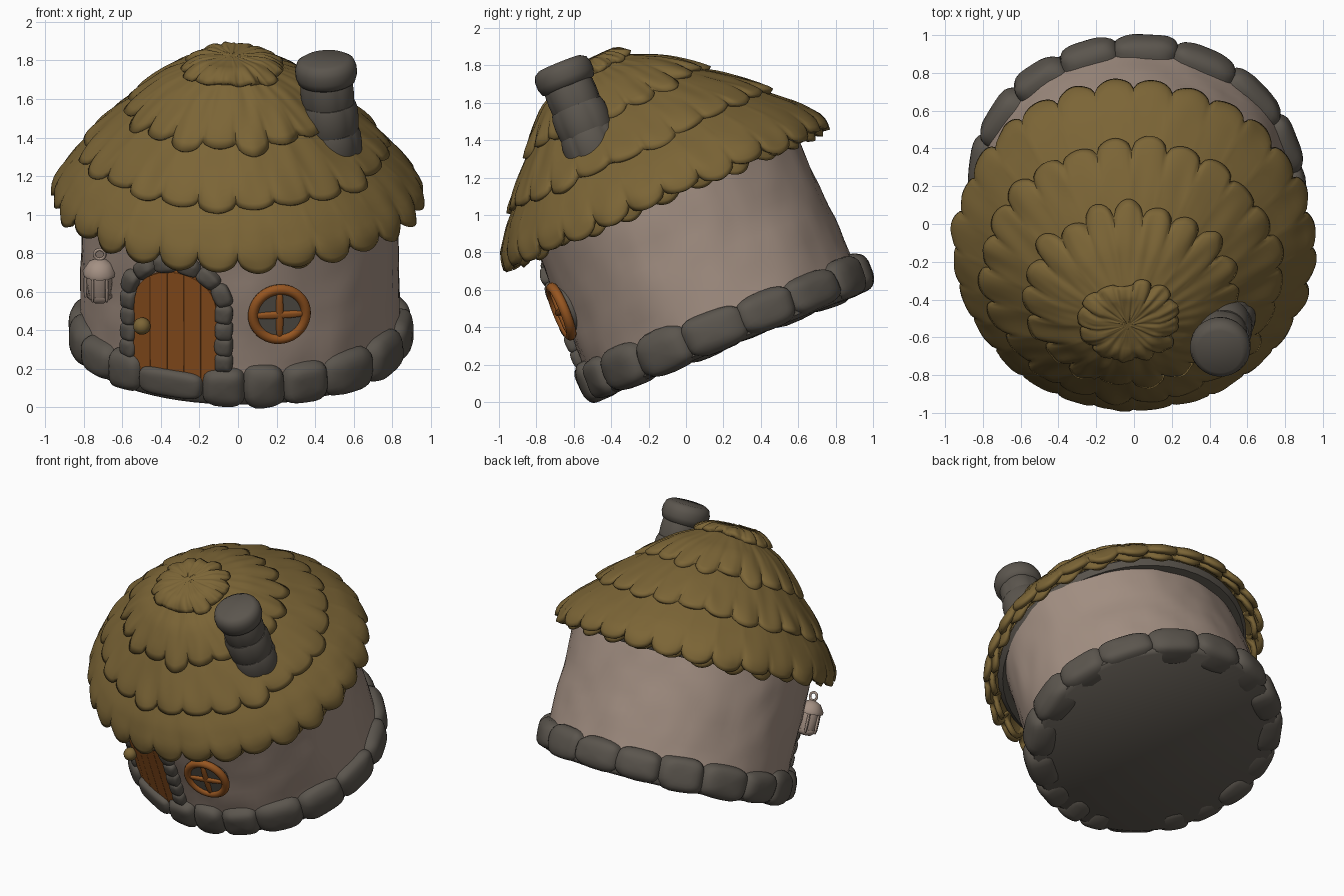
import bpy, bmesh, math, random
from math import sin, cos, pi, radians
from mathutils import Matrix, Vector, noise

random.seed(4)
if "Cube" in bpy.data.objects:
    bpy.data.objects.remove(bpy.data.objects["Cube"])

# The whole house leans forward
LEAN = Matrix.Translation((0.012, 0.244, 0.304)) @ Matrix.Rotation(radians(22), 4, 'X')
WALL_X, WALL_Y = 0.825, 0.775


def material(name, rgb):
    m = bpy.data.materials.new(name)
    m.use_nodes = True
    m.diffuse_color = (*rgb, 1)
    m.node_tree.nodes["Principled BSDF"].inputs["Base Color"].default_value = (*rgb, 1)
    return m


THATCH = material("straw", (0.20, 0.13, 0.037))
PLASTER = material("plaster", (0.37, 0.28, 0.228))
STONE = material("grey_stone", (0.105, 0.092, 0.076))
WOOD = material("brown_wood", (0.31, 0.093, 0.015))


def finish(name, bm, mat, frame=Matrix(), recalc=True, angle=50):
    if recalc:
        bmesh.ops.recalc_face_normals(bm, faces=bm.faces)
    me = bpy.data.meshes.new(name)
    bm.to_mesh(me)
    bm.free()
    me.materials.append(mat)
    ob = bpy.data.objects.new(name, me)
    bpy.context.collection.objects.link(ob)
    ob.matrix_world = LEAN @ frame
    bpy.ops.object.select_all(action='DESELECT')
    ob.select_set(True)
    bpy.context.view_layer.objects.active = ob
    bpy.ops.object.shade_smooth_by_angle(angle=radians(angle))
    return ob


def ring_frame(a, z, out=0.0):
    """Frame on the wall at angle a from the front: X along, Y up, Z outward."""
    n = Vector((sin(a) / WALL_X, -cos(a) / WALL_Y, 0)).normalized()
    up = Vector((0, 0, 1))
    m = Matrix((up.cross(n), up, n)).transposed().to_4x4()
    m.translation = Vector((WALL_X * sin(a), -WALL_Y * cos(a), z)) + n * out
    return m


def wall_frame(x, z, out=0.0):
    return ring_frame(math.asin(x / WALL_X), z, out)


def stone(name, size, frame, mat=STONE, square=0.65, rough=0.0):
    """Rounded block made from a sphere pushed towards a box."""
    bm = bmesh.new()
    bmesh.ops.create_uvsphere(bm, u_segments=24, v_segments=14, radius=1)
    seed = Vector((random.random(), random.random(), random.random())) * 20
    for v in bm.verts:
        bump = 1 + rough * noise.noise(v.co * 1.3 + seed)
        v.co = Vector([math.copysign(abs(c) ** square, c) * s * bump
                       for c, s in zip(v.co, size)])
    return finish(name, bm, mat, frame, angle=80)


def lathe(name, profile, mat, frame=Matrix(), segs=32, shape=None, closed=False, angle=50):
    bm = bmesh.new()
    rows = [[bm.verts.new((r * cos(a), r * sin(a), z))
             for a in (2 * pi * j / segs for j in range(segs))] for r, z in profile]
    pairs = list(zip(rows, rows[1:])) + ([(rows[-1], rows[0])] if closed else [])
    for lo, hi in pairs:
        for j in range(segs):
            k = (j + 1) % segs
            bm.faces.new((lo[j], lo[k], hi[k], hi[j]))
    bmesh.ops.remove_doubles(bm, verts=bm.verts, dist=1e-5)
    if shape:
        for v in bm.verts:
            v.co = shape(v.co)
    return finish(name, bm, mat, frame, angle=angle)


def torus(name, major, minor, mat, frame):
    circle = [(major + minor * cos(2 * pi * i / 12), minor * sin(2 * pi * i / 12))
              for i in range(12)]
    return lathe(name, circle, mat, frame, segs=40, closed=True)


# Walls, slightly uneven plaster
def uneven(co):
    w = 1 + 0.014 * noise.noise(co * 2.5) + 0.012 * noise.noise(co * 6)
    return Vector((co.x * (WALL_X + 0.02 * co.z) * w, co.y * WALL_Y * w - 0.018 * co.z, co.z))


wall_profile = [(0, 0.04)] + [(1.0 - 0.02 * i / 14, 0.04 + 0.9 * i / 14) for i in range(15)] + [(0, 0.94)]
lathe("wall", wall_profile, PLASTER, segs=96, shape=uneven)
lathe("floor", [(0, 0.0), (1.0, 0.0), (1.03, 0.02), (1.03, 0.1), (0, 0.1)], STONE, segs=64,
      shape=lambda c: Vector((c.x * WALL_X, c.y * WALL_Y, c.z)))

# Foundation stones of mixed widths, with a low wide step under the door
step_angle, step_half = radians(-25.5), radians(12.5)
stone("door_step", (0.178, 0.075, 0.07), ring_frame(step_angle, 0.1, -0.01), square=0.5)
shares = [1.0 + 0.25 * (1 - cos(2 * pi * i / 16)) + random.uniform(-0.16, 0.16) for i in range(17)]
a = step_angle + step_half
for i, share in enumerate(shares):
    width = (2 * pi - 2 * step_half) * share / sum(shares)
    stone(f"foundation_stone_{i}",
          (0.44 * width + 0.004, 0.115 + random.uniform(-0.012, 0.008), 0.105),
          ring_frame(a + width / 2, 0.103, -0.034), rough=0.08)
    a += width

# Door planks following the wall
DOOR_X, ARCH_Z, DOOR_R, PLANKS = -0.327, 0.51, 0.212, 5
for p in range(PLANKS):
    left = -DOOR_R + 2 * DOOR_R * p / PLANKS
    xs = [left + 2 * DOOR_R / PLANKS * k / 5 for k in range(6)]
    outline = [(x, 0.13) for x in xs]
    outline += [(x, ARCH_Z + math.sqrt(max(DOOR_R ** 2 - x * x, 0))) for x in reversed(xs)]
    bm = bmesh.new()
    loops = [[bm.verts.new(wall_frame(DOOR_X + x, z, out).translation) for x, z in outline]
             for out in (-0.04, 0.024)]
    for loop in loops:
        bm.faces.new(loop)
    for k in range(len(outline)):
        n = (k + 1) % len(outline)
        bm.faces.new((loops[0][k], loops[0][n], loops[1][n], loops[1][k]))
    plank = finish(f"door_plank_{p}", bm, WOOD, angle=30)
    bevel = plank.modifiers.new("soft_edges", 'BEVEL')
    bevel.width, bevel.segments = 0.002, 2
stone("door_knob", (0.045,) * 3, wall_frame(-0.48, 0.40, 0.055), THATCH, square=1)

# Stones around the door
surround = [(side * 0.242, z, 0) for side in (-1, 1) for z in (0.24, 0.33, 0.42, 0.51)]
surround += [(0.255 * sin(t), ARCH_Z + 0.255 * cos(t), t)
             for t in (radians(d) for d in (-66, -40, -13, 13, 40, 66))]
for i, (x, z, t) in enumerate(surround):
    turn = Matrix.Rotation(-t, 4, 'Z') @ (Matrix.Rotation(pi / 2, 4, 'Z') if t else Matrix())
    stone(f"door_surround_stone_{i}", (0.048, 0.055 if not t else 0.064, 0.048),
          wall_frame(DOOR_X + x, z, 0.002) @ turn, rough=0.1)

# Round window
win = wall_frame(0.197, 0.508, 0.026) @ Matrix.Rotation(radians(-5), 4, 'Y')
torus("window_frame", 0.138, 0.027, WOOD, win)
lathe("window_pane", [(0, -0.05), (0.135, -0.05), (0.135, 0.008), (0, 0.008)], STONE, win)
stone("window_bar_across", (0.135, 0.02, 0.024), win, WOOD)
stone("window_bar_upright", (0.02, 0.135, 0.024), win, WOOD)

# Roof profile: radius and height from the apex down to the eave
ROOF = [(0.0, 1.715), (0.16, 1.67), (0.34, 1.55), (0.53, 1.375), (0.71, 1.185),
        (0.83, 1.05), (0.905, 0.93), (0.93, 0.83)]


def roof_point(t, a, lift):
    """Point on the roof, whose top is pulled forward."""
    t = min(max(t, 0), len(ROOF) - 1.001)
    i = int(t)
    (r0, z0), (r1, z1) = ROOF[i], ROOF[i + 1]
    slope = Vector((z0 - z1, r1 - r0)).normalized()
    r = r0 + (r1 - r0) * (t - i) + slope.x * lift
    z = z0 + (z1 - z0) * (t - i) + slope.y * lift
    shift = max(z - 0.85, 0) / 0.85
    y = r * sin(a) - 0.028 - 0.12 * shift ** 2
    return Vector((1.015 * r * cos(a) - 0.012 - 0.03 * shift, y, z + 0.022 * y - 0.006))


def thatch(name, start, end, lobes, lift, depth, phase=0.0, back=0.0, per=12, rows=12):
    """Skirt of straw with a scalloped edge, shortened towards the back."""
    bm = bmesh.new()
    uneven_end = [random.uniform(-0.22, 0.04) for _ in range(lobes)]
    grid = []
    for i in range(rows + 1):
        u = i / rows
        row = []
        for j in range(lobes * per):
            lobe = abs(sin(pi * j / per)) ** 0.55
            a = 2 * pi * (j + phase * per) / (lobes * per)
            edge = end + lobe * uneven_end[j // per] - depth * (1 - lobe) - back * max(sin(a), 0)
            swell = lift * u + 0.022 * (u + (lobe - 1) * u ** 4) - 0.02 * u ** 8
            swell += 0.016 * u * noise.noise(Vector((cos(a) * 7, sin(a) * 7, u * 2 + end)))
            row.append(bm.verts.new(roof_point(start + (edge - start) * u, a, swell)))
        grid.append(row)
    for up, low in zip(grid, grid[1:]):
        for j in range(len(up)):
            k = (j + 1) % len(up)
            bm.faces.new((up[j], low[j], low[k], up[k]))
    bmesh.ops.remove_doubles(bm, verts=bm.verts, dist=1e-5)
    ob = finish(name, bm, THATCH, recalc=False, angle=60)
    solid = ob.modifiers.new("thickness", 'SOLIDIFY')
    solid.thickness, solid.offset = 0.035, -1


thatch("roof_under_layer", 4.8, 6.95, 26, -0.025, 1.0, phase=0.5)
thatch("roof_eave_layer", 3.6, 6.95, 28, 0.025, 0.65, back=0.1)
thatch("roof_lower_layer", 2.4, 4.65, 24, 0.035, 0.36, back=0.4)
thatch("roof_upper_layer", 0.9, 3.2, 19, 0.035, 0.32, phase=0.3, back=0.3)
thatch("roof_cap", 0.0, 1.6, 13, 0.035, 0.16, back=0.25)
lathe("roof_lining", [(0, 0.87), (0.825, 0.87), (0.85, 0.91), (0.74, 1.05), (0.45, 1.30), (0, 1.5)],
      STONE, Matrix.Translation((-0.01, -0.028, 0)), segs=48)

# Chimney of stacked stones with a thick cap
chimney = Matrix.Translation((0.475, -0.29, 1.18)) @ Matrix.Rotation(radians(-3.5), 4, 'Y')
for i, (z, r) in enumerate(((0.08, 0.162), (0.23, 0.154), (0.37, 0.14))):
    course = [(0, z - 0.085), (r * 0.92, z - 0.085), (r * 0.98, z - 0.055), (r, z),
              (r * 0.98, z + 0.055), (r * 0.92, z + 0.085), (0, z + 0.085)]

    def lobed(c, turn=i * 0.6):
        w = 0.94 + 0.06 * abs(sin(2.5 * (math.atan2(c.y, c.x) + pi) + turn)) ** 0.5
        return Vector((c.x * w, c.y * w, c.z))
    lathe(f"chimney_course_{i}", course, STONE, chimney, segs=60, shape=lobed, angle=70)
lathe("chimney_cap", [(0, 0.42), (0.12, 0.42), (0.148, 0.435), (0.16, 0.47), (0.16, 0.51),
                      (0.148, 0.545), (0.12, 0.562), (0, 0.567)], STONE, chimney, angle=70)

# Hanging lantern
lamp = Matrix.Translation((-0.73, -0.46, 0.452))
lathe("lantern_base", [(0, 0), (0.04, 0), (0.065, 0.02), (0.065, 0.04), (0, 0.04)], PLASTER, lamp, segs=6)
lathe("lantern_glass", [(0, 0.03), (0.055, 0.03), (0.07, 0.11), (0.065, 0.16), (0, 0.16)],
      PLASTER, lamp, segs=12)
lathe("lantern_lid", [(0, 0.15), (0.086, 0.15), (0.088, 0.17), (0.06, 0.215), (0.02, 0.235), (0, 0.235)],
      PLASTER, lamp, segs=12)
for i in range(6):
    a = i * pi / 3
    stone(f"lantern_post_{i}", (0.009, 0.009, 0.07),
          lamp @ Matrix.Translation((0.074 * cos(a), 0.074 * sin(a), 0.09)), PLASTER)
torus("lantern_ring", 0.027, 0.008, PLASTER,
      lamp @ Matrix.Translation((0, 0, 0.262)) @ Matrix.Rotation(pi / 2, 4, 'X'))
